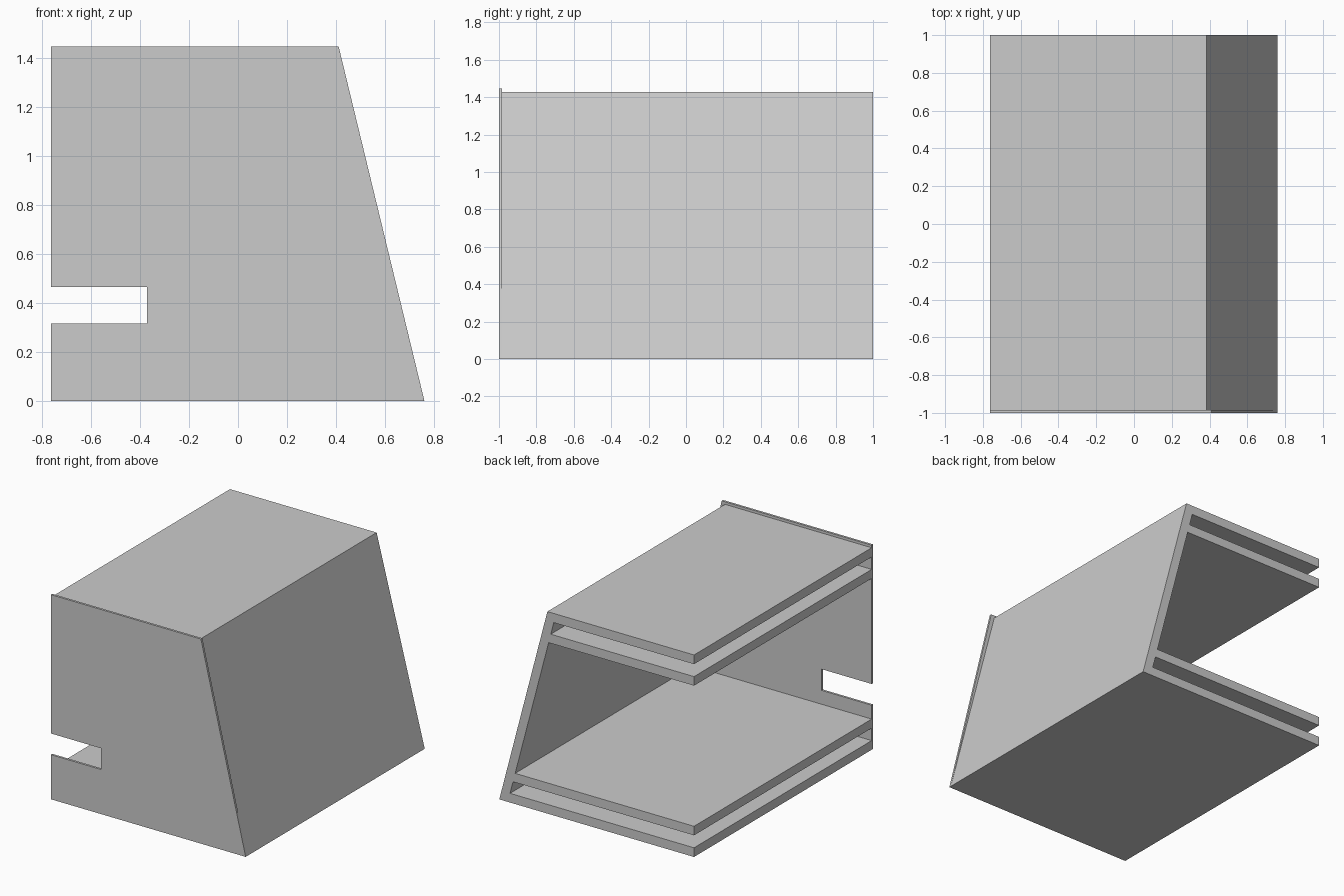
import bpy
import bmesh

old = bpy.data.objects.get("Cube")
if old:
    bpy.data.objects.remove(old, do_unlink=True)

grey = bpy.data.materials.new("plain_grey")
grey.use_nodes = True
colour = (0.6, 0.6, 0.6, 1)
grey.diffuse_color = colour
grey.node_tree.nodes["Principled BSDF"].inputs["Base Color"].default_value = colour

LEFT, FOOT, HEIGHT = -0.763, 0.76, 1.428
SLOPE = (FOOT - 0.384) / HEIGHT
WALL = 0.067


def outer(z):
    return FOOT - SLOPE * z


def inner(z):
    return outer(z) - WALL


def extrude_profile(name, points, y0, y1):
    """Extrude an x-z outline from y0 to y1."""
    bm = bmesh.new()
    face = bm.faces.new([bm.verts.new((x, y0, z)) for x, z in points])
    moved = bmesh.ops.extrude_face_region(bm, geom=[face])["geom"]
    verts = [v for v in moved if isinstance(v, bmesh.types.BMVert)]
    bmesh.ops.translate(bm, verts=verts, vec=(0, y1 - y0, 0))
    bmesh.ops.recalc_face_normals(bm, faces=bm.faces)
    mesh = bpy.data.meshes.new(name)
    bm.to_mesh(mesh)
    bm.free()
    mesh.materials.append(grey)
    obj = bpy.data.objects.new(name, mesh)
    bpy.context.collection.objects.link(obj)
    return obj


# Sleeve: sloped wall with four shelves, outlined as one comb shape
shelves = [(0, 0.065), (0.153, 0.217), (1.211, 1.275), (1.363, HEIGHT)]
outline = [(outer(HEIGHT), HEIGHT), (outer(0), 0)]
for i, (low, high) in enumerate(shelves):
    if i > 0:
        outline.append((inner(low), low))
    outline += [(LEFT, low), (LEFT, high)]
    if i < len(shelves) - 1:
        outline.append((inner(high), high))
extrude_profile("shelf_sleeve", outline, -0.984, 1)

# Front plate with the side notch
plate = [(LEFT, 0), (FOOT, 0), (0.41, 1.446), (LEFT, 1.446),
         (LEFT, 0.465), (-0.372, 0.465), (-0.372, 0.315), (LEFT, 0.315)]
extrude_profile("front_plate", plate, -1, -0.984)
